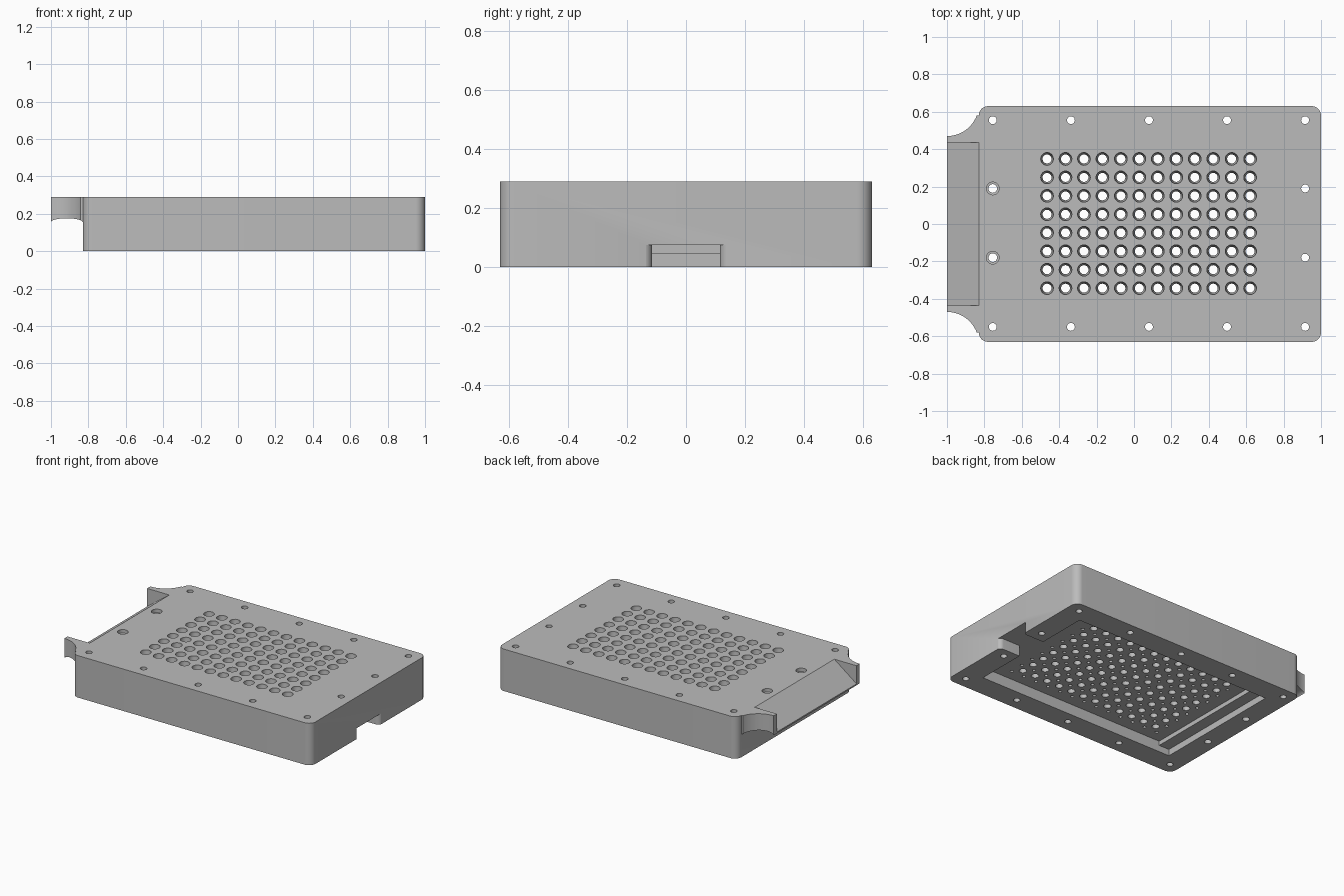
import bpy, bmesh
from math import sin, cos, pi

cube = bpy.data.objects.get("Cube")
if cube:
    bpy.data.objects.remove(cube, do_unlink=True)

grey = bpy.data.materials.new("plain grey")
grey.use_nodes = True
grey.diffuse_color = (0.5, 0.5, 0.5, 1)
grey.node_tree.nodes["Principled BSDF"].inputs["Base Color"].default_value = (0.5, 0.5, 0.5, 1)


def make(name, bm):
    bmesh.ops.recalc_face_normals(bm, faces=bm.faces)
    mesh = bpy.data.meshes.new(name)
    bm.to_mesh(mesh)
    bm.free()
    mesh.materials.append(grey)
    ob = bpy.data.objects.new(name, mesh)
    bpy.context.collection.objects.link(ob)
    return ob


def prism(name, pts, lo, hi, axis="Z", chamfer=0):
    """Extrude a flat outline along Z (x, y outline) or Y (x, z outline)."""
    bm = bmesh.new()
    place = (lambda a, b, t: (a, b, t)) if axis == "Z" else (lambda a, b, t: (a, t, b))
    ends = [[bm.verts.new(place(a, b, t)) for a, b in pts] for t in (lo, hi)]
    bm.faces.new(ends[0])
    top = bm.faces.new(ends[1])
    for i in range(len(pts)):
        j = (i + 1) % len(pts)
        bm.faces.new((ends[0][i], ends[0][j], ends[1][j], ends[1][i]))
    if chamfer:
        bmesh.ops.bevel(bm, geom=list(top.edges), offset=chamfer, segments=2,
                        profile=0.5, affect="EDGES")
    return make(name, bm)


def arc(cx, cy, r, start, end, n=12):
    angles = [start + (end - start) * i / n for i in range(n + 1)]
    return [(cx + r * cos(a), cy + r * sin(a)) for a in angles]


def add_bore(bm, x, y, profile, n=24):
    """Closed turned solid from (radius, z) pairs."""
    rings = [[bm.verts.new((x + r * cos(2 * pi * i / n), y + r * sin(2 * pi * i / n), z))
              for i in range(n)] for r, z in profile]
    bm.faces.new(rings[0])
    bm.faces.new(rings[-1])
    for a, b in zip(rings, rings[1:]):
        for i in range(n):
            j = (i + 1) % n
            bm.faces.new((a[i], a[j], b[j], b[i]))


def combine(target, other, operation="DIFFERENCE"):
    mod = target.modifiers.new("cut", "BOOLEAN")
    mod.operation, mod.object, mod.solver = operation, other, "EXACT"
    bpy.ops.object.select_all(action="DESELECT")
    bpy.context.view_layer.objects.active = target
    target.select_set(True)
    bpy.ops.object.modifier_apply(modifier=mod.name)
    bpy.data.objects.remove(other, do_unlink=True)


LEFT, RIGHT, HALF, TOP, R = -0.83, 1.0, 0.63, 0.29, 0.05

# Main block with rounded corners and a softened top rim
outline = (arc(RIGHT - R, HALF - R, R, 0, pi / 2) + arc(LEFT + R, HALF - R, R, pi / 2, pi)
           + arc(LEFT + R, R - HALF, R, pi, 1.5 * pi) + arc(RIGHT - R, R - HALF, R, 1.5 * pi, 2 * pi))
body = prism("plate_body", outline, 0, TOP, chamfer=0.007)

# End spout with concave flanks and a scooped underside
flank = arc(-1, 0.64, 0.17, -pi / 2, -0.36, 16)
flank += [(LEFT, flank[-1][1]), (-0.75, flank[-1][1])]
spout = prism("spout", flank + [(x, -y) for x, y in reversed(flank)], 0.1, TOP)
scoop = [(-1.1, 0), (-1.1, 0.155)]
scoop += [(-0.915 - 0.085 * cos(pi * i / 16), 0.155 + 0.021 * sin(pi * i / 16)) for i in range(17)]
scoop += [(LEFT, 0)]
combine(spout, prism("scoop", scoop, -0.8, 0.8, "Y"))
combine(body, spout, "UNION")

# Sloping channel on the spout
combine(body, prism("ramp", [(-1.1, 0.091), (LEFT, TOP), (LEFT, 0.4), (-1.1, 0.4)],
                    -0.435, 0.435, "Y"))

# Stepped pocket underneath
FLOOR = 0.075
combine(body, prism("pocket", [(-0.68, -0.1), (-0.68, 0.045), (-0.6, 0.045), (-0.6, FLOOR),
                               (0.84, FLOOR), (0.84, -0.1)], -0.47, 0.47, "Y"))

# Flared notch through the end wall
side = [(0.8, 0.115)] + arc(0.97, 0.147, 0.032, -pi / 2, 0, 8) + [(1.1, 0.147)]
side[-2] = (1.002, 0.147)
combine(body, prism("notch", side + [(x, -y) for x, y in reversed(side)], -0.1, FLOOR))

# Screw holes around the rim, counterbored well grid, and small blind holes below
bores = bmesh.new()
through = [(0.021, -0.05), (0.021, 0.35)]
for i in range(5):
    for y in (-0.55, 0.555):
        add_bore(bores, -0.755 + 0.4175 * i, y, through)
for y in (-0.18, 0.19):
    add_bore(bores, 0.915, y, through)
    add_bore(bores, -0.755, y, [(0.023, -0.05), (0.023, 0.265), (0.034, 0.266), (0.034, 0.35)])

PITCH = 0.0987
well = [(0.024, 0.03), (0.024, 0.22), (0.034, 0.275), (0.034, 0.35)]
pilot = [(0.011, 0.03), (0.011, FLOOR + 0.04)]
for i in range(13):
    for j in range(9):
        x, y = -0.465 + PITCH * i, -0.343 + PITCH * j
        if i < 12 and j < 8:
            add_bore(bores, x, y, well)
        add_bore(bores, x - PITCH / 2, y - PITCH / 2, pilot, 12)
combine(body, make("bores", bores))

bpy.ops.object.select_all(action="DESELECT")
body.select_set(True)
bpy.context.view_layer.objects.active = body
bpy.ops.object.shade_smooth_by_angle(angle=0.5)
